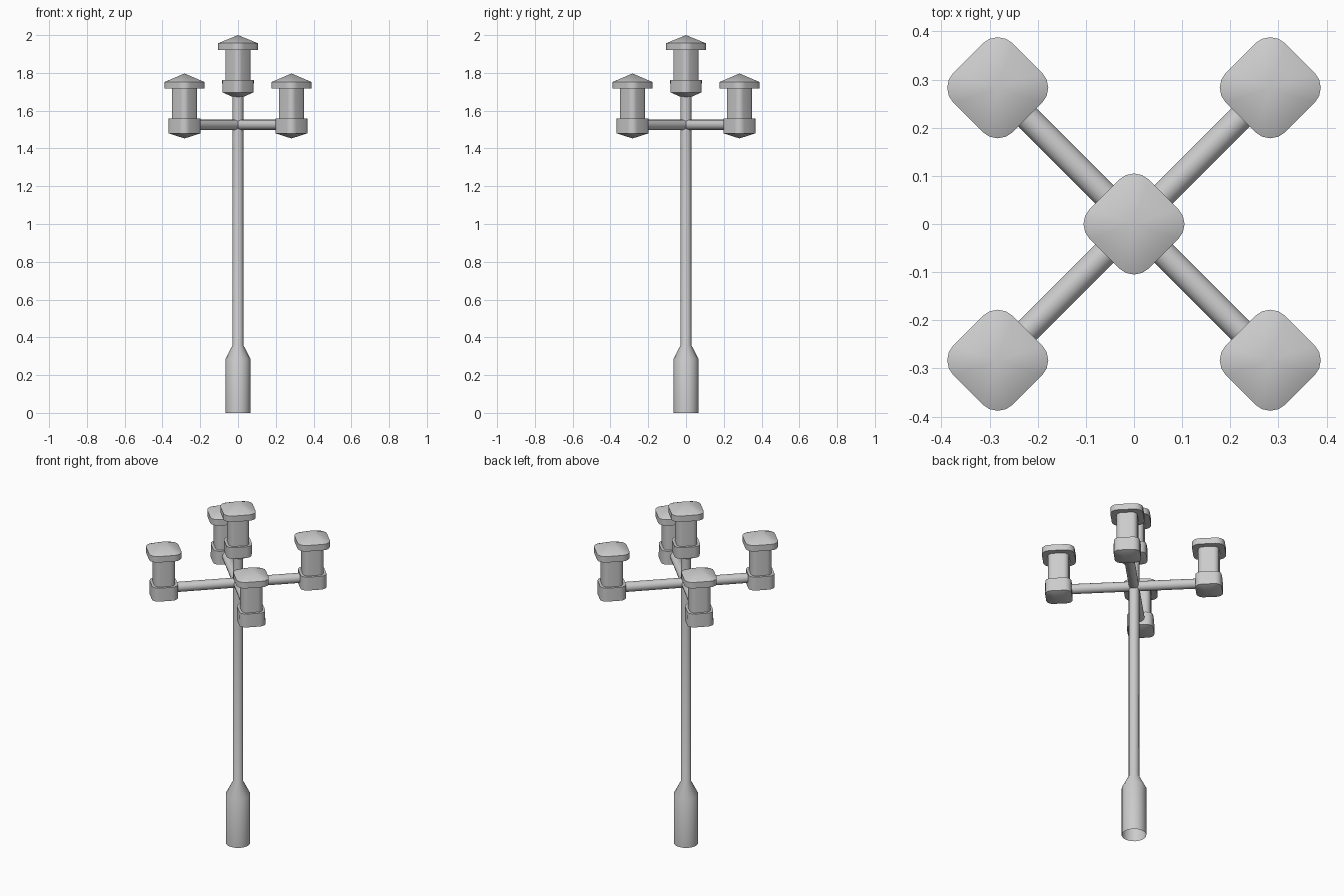
import bpy, bmesh
from math import pi, sin, cos, sqrt, radians
from mathutils import Vector

if "Cube" in bpy.data.objects:
    bpy.data.objects.remove(bpy.data.objects["Cube"])


def finish(name, bm):
    bmesh.ops.recalc_face_normals(bm, faces=bm.faces)
    mesh = bpy.data.meshes.new(name)
    bm.to_mesh(mesh)
    bm.free()
    obj = bpy.data.objects.new(name, mesh)
    bpy.context.collection.objects.link(obj)
    bpy.ops.object.select_all(action='DESELECT')
    obj.select_set(True)
    bpy.context.view_layer.objects.active = obj
    bpy.ops.object.shade_smooth_by_angle(angle=radians(30))
    return obj


def bridge(bm, a, b):
    n = len(a)
    for i in range(n):
        bm.faces.new((a[i], a[(i + 1) % n], b[(i + 1) % n], b[i]))


def fan(bm, ring, z):
    tip = bm.verts.new((0, 0, z))
    for i in range(len(ring)):
        bm.faces.new((ring[i], ring[(i + 1) % len(ring)], tip))


def rounded_diamond(reach, steps=4):
    # rounded square whose corners point along x and y
    r, c = reach * 0.42, reach * 0.58
    return [(c * cos(k * pi / 2) + r * cos(k * pi / 2 + (s / steps - 0.5) * pi / 2),
             c * sin(k * pi / 2) + r * sin(k * pi / 2 + (s / steps - 0.5) * pi / 2))
            for k in range(4) for s in range(steps + 1)]


def lantern(name, location, profile, bottom, top):
    bm = bmesh.new()
    rings = [[bm.verts.new((x, y, z)) for x, y in rounded_diamond(w)] for w, z in profile]
    for a, b in zip(rings, rings[1:]):
        bridge(bm, a, b)
    fan(bm, rings[0], bottom)
    fan(bm, rings[-1], top)
    finish(name, bm).location = location


def tube(name, profile, sides=16):
    # open round tube along z
    bm = bmesh.new()
    rings = [[bm.verts.new((r * cos(2 * pi * i / sides), r * sin(2 * pi * i / sides), z))
              for i in range(sides)] for r, z in profile]
    for a, b in zip(rings, rings[1:]):
        bridge(bm, a, b)
    return finish(name, bm)


# post with wide foot and tapered collar
tube("post", [(0.066, 0), (0.066, 0.286), (0.028, 0.36), (0.028, 1.69)])

# shared upper part: holder top, glass body, roof
upper = [(0.084, 0.308), (0.067, 0.308), (0.067, 0.467), (0.105, 0.467), (0.105, 0.502)]

# top lantern
lantern("top_lantern", (0, 0, 1.455), [(0.082, 0.242)] + upper, 0.205, 0.545)

# four diagonal arms, each with a lantern
D = 0.283
for i, (sx, sy) in enumerate([(1, 1), (-1, 1), (-1, -1), (1, -1)], 1):
    arm = tube(f"arm_{i}", [(0.027, 0), (0.027, D * sqrt(2))])
    arm.location = (0, 0, 1.525)
    arm.rotation_euler = Vector((sx, sy, 0)).to_track_quat('Z', 'Y').to_euler()
    lantern(f"side_lantern_{i}", (sx * D, sy * D, 1.25),
            [(0.085, 0.23)] + upper, 0.203, 0.547)
